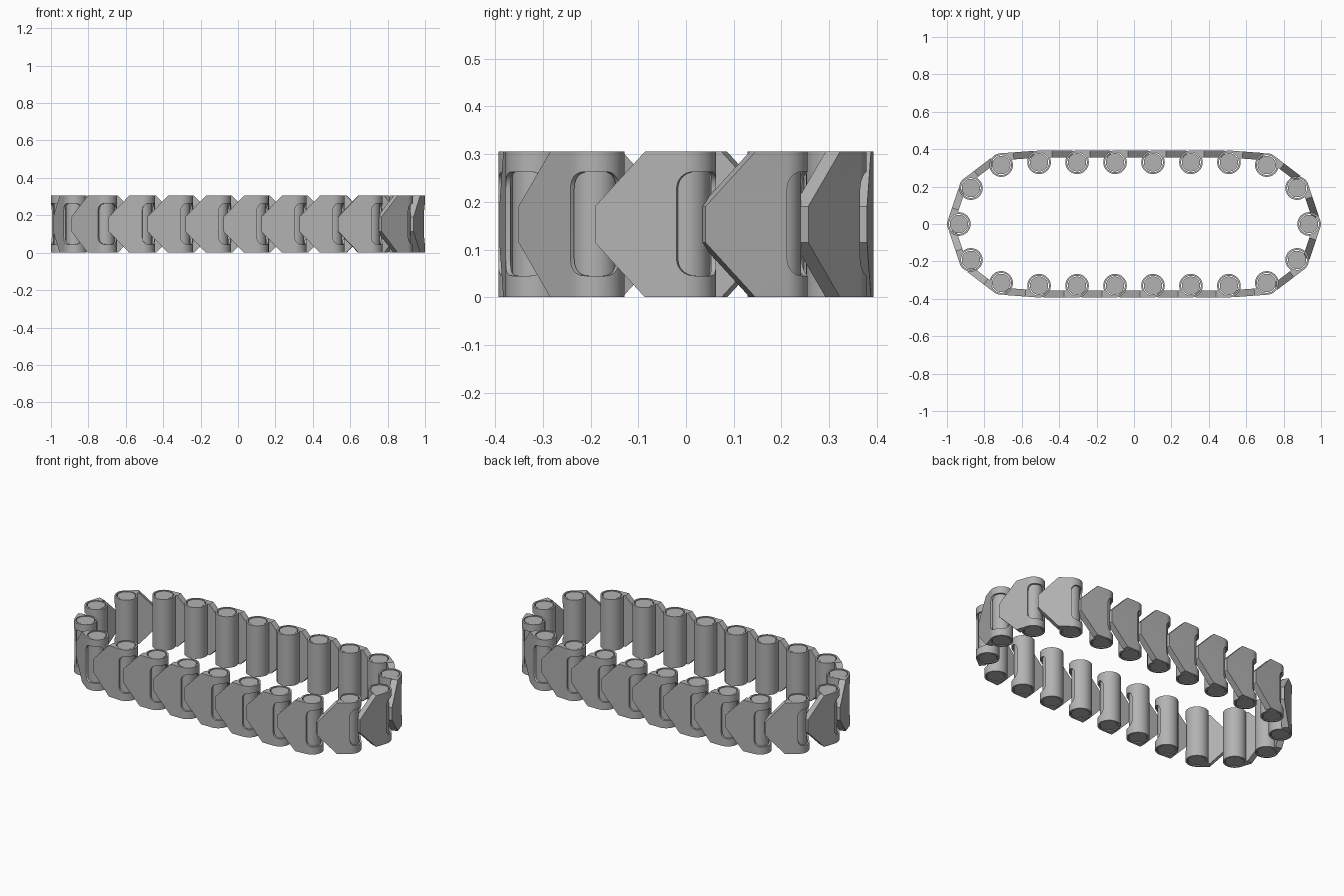
import bpy, bmesh, math
from mathutils import Vector, Matrix

if "Cube" in bpy.data.objects:
    bpy.data.objects.remove(bpy.data.objects["Cube"])

HEIGHT = 0.305   # track width, standing upright
RADIUS = 0.063   # outer radius of a hinge tube
PITCH = 0.2      # distance between hinge pins
MID = HEIGHT / 2

steel = bpy.data.materials.new("grey steel")
steel.use_nodes = True
grey = (0.45, 0.45, 0.45, 1)
steel.diffuse_color = grey
steel.node_tree.nodes["Principled BSDF"].inputs["Base Color"].default_value = grey


def add_object(name, bm):
    bmesh.ops.recalc_face_normals(bm, faces=bm.faces)
    mesh = bpy.data.meshes.new(name)
    bm.to_mesh(mesh)
    bm.free()
    mesh.materials.append(steel)
    obj = bpy.data.objects.new(name, mesh)
    bpy.context.collection.objects.link(obj)
    return obj


def cylinder(name, radius, height, sides=48):
    bm = bmesh.new()
    bmesh.ops.create_cone(bm, cap_ends=True, segments=sides, radius1=radius,
                          radius2=radius, depth=height,
                          matrix=Matrix.Translation((0, 0, MID)))
    return add_object(name, bm)


def rounded_box(name, low, high, bevel):
    low, high = Vector(low), Vector(high)
    bm = bmesh.new()
    bmesh.ops.create_cube(bm, size=1, matrix=Matrix.Translation((low + high) / 2)
                          @ Matrix.Diagonal((*(high - low), 1)))
    bmesh.ops.bevel(bm, geom=bm.edges[:], offset=bevel, segments=6,
                    profile=0.5, affect='EDGES')
    return add_object(name, bm)


def shade(obj):
    bpy.ops.object.select_all(action='DESELECT')
    obj.select_set(True)
    bpy.context.view_layer.objects.active = obj
    bpy.ops.object.shade_smooth_by_angle(angle=math.radians(30))


# Flat plate with a tapered nose, tangent to the outside of the tube
def tapered_plate():
    nose, shoulder, half_nose = 0.02 - PITCH, 0.13 - PITCH, 0.038
    outline = [(nose, MID - half_nose), (shoulder, 0), (0, 0),
               (0, HEIGHT), (shoulder, HEIGHT), (nose, MID + half_nose)]
    bm = bmesh.new()
    face = bm.faces.new([bm.verts.new((x, -RADIUS, z)) for x, z in outline])
    side = bmesh.ops.extrude_face_region(bm, geom=[face])
    bmesh.ops.translate(bm, vec=(0, 0.038, 0),
                        verts=[v for v in side["geom"] if isinstance(v, bmesh.types.BMVert)])
    return add_object("plate", bm)


# One link: tube joined to the plate, bored for the pin, slotted for the next nose
link = cylinder("track_link", RADIUS, HEIGHT)
helpers = [("UNION", tapered_plate()),
           ("DIFFERENCE", cylinder("pin_bore", 0.053, 1)),
           ("DIFFERENCE", rounded_box("nose_slot", (0, -0.14, 0.045), (0.14, 0.02, 0.263), 0.035))]
for operation, helper in helpers:
    helper.hide_render = True
    cut = link.modifiers.new(helper.name, 'BOOLEAN')
    cut.operation, cut.object, cut.solver = operation, helper, 'EXACT'
bpy.context.view_layer.update()
link_mesh = bpy.data.meshes.new_from_object(
    link.evaluated_get(bpy.context.evaluated_depsgraph_get()))
link.modifiers.clear()
link.data = link_mesh
for _, helper in helpers:
    bpy.data.objects.remove(helper)
shade(link)

# Hinge pin, just short of the tube ends
pin = cylinder("hinge_pin", 0.049, HEIGHT - 0.004)
shade(pin)

# Pin positions around the loop, counter-clockwise from the front
front = [((i - 2.5) * 0.203, -0.33) for i in range(6)]
corner = [(0.71, -0.315), (0.872, -0.192)]
half = front + corner + [(0.936, 0)] + [(x, -y) for x, y in reversed(corner)]
loop = [Vector((*p, 0)) for p in half + [(-x, -y) for x, y in half]]

for i, here in enumerate(loop):
    along = here - loop[i - 1]
    for part in (link, pin):
        copy = part if i == 0 else part.copy()
        if i:
            bpy.context.collection.objects.link(copy)
        copy.location = here
        copy.rotation_euler.z = math.atan2(along.y, along.x)
